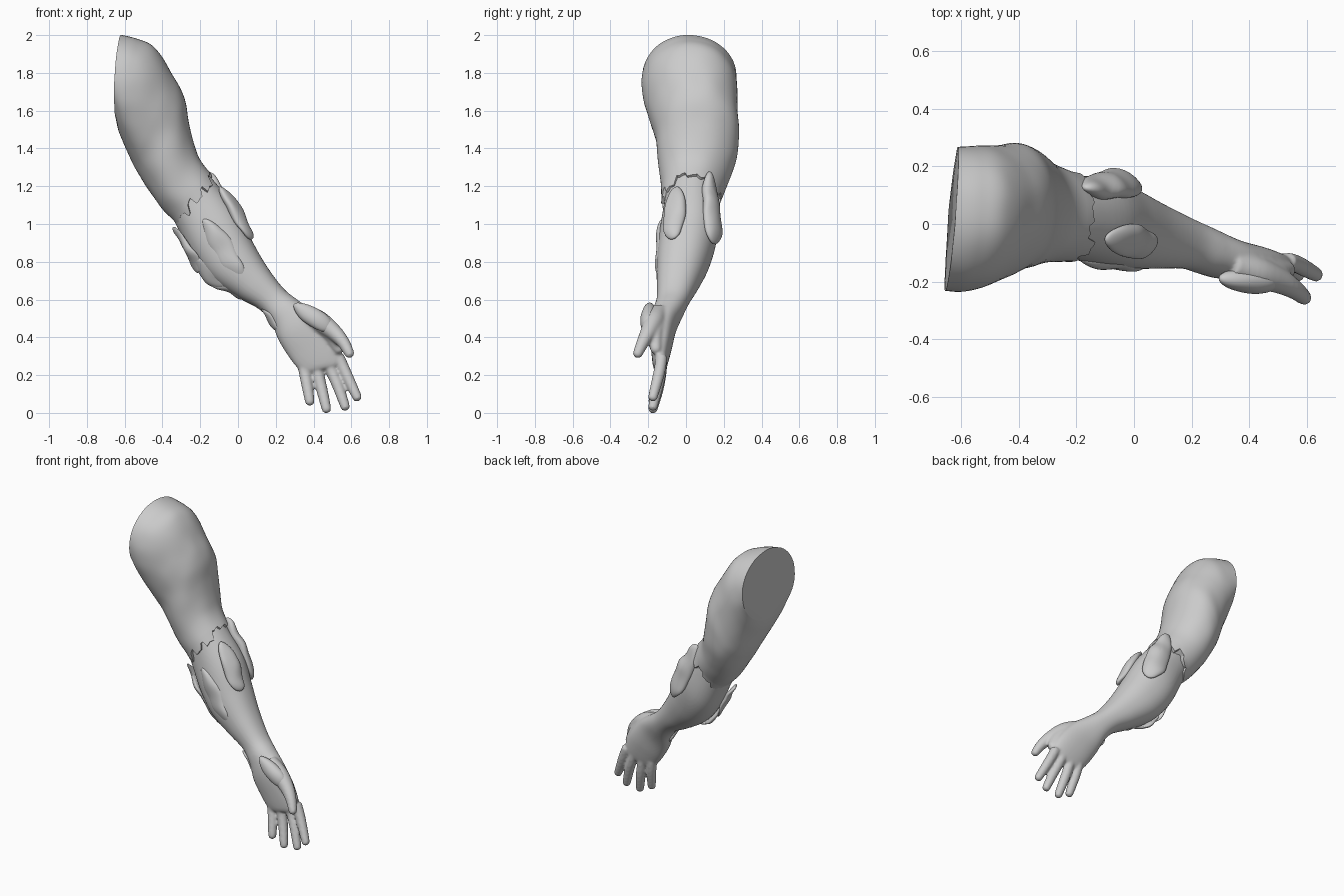
import bpy, bmesh, math, random
from mathutils import Vector, Matrix, noise

if "Cube" in bpy.data.objects:
    bpy.data.objects.remove(bpy.data.objects["Cube"])

random.seed(4)
SEG = 64


def finish(name, bm, angle=40, bump=0.0):
    bmesh.ops.recalc_face_normals(bm, faces=bm.faces)
    if bump:
        for v in bm.verts:
            n = noise.noise(v.co * 9)
            v.co += Vector((n, noise.noise(v.co * 9 + Vector((5, 5, 5))), n)) * bump
    me = bpy.data.meshes.new(name)
    bm.to_mesh(me)
    bm.free()
    ob = bpy.data.objects.new(name, me)
    bpy.context.collection.objects.link(ob)
    bpy.ops.object.select_all(action='DESELECT')
    ob.select_set(True)
    bpy.context.view_layer.objects.active = ob
    bpy.ops.object.shade_smooth_by_angle(angle=math.radians(angle))
    return ob


def ring(xl, zl, xr, zr, y0, y1, skew=0.0):
    """Section from its left and right outline points and its y range."""
    c = Vector(((xl + xr) / 2, (y0 + y1) / 2, (zl + zr) / 2))
    u = Vector(((xr - xl) / 2, 0, (zr - zl) / 2))
    return c, u, Vector((skew, (y1 - y0) / 2, 0))


def catmull(a, b, c, d, t):
    return 0.5 * (2 * b + (c - a) * t + (2 * a - 5 * b + 4 * c - d) * t * t
                  + (3 * b - a - 3 * c + d) * t ** 3)


def loft(bm, rings, steps=6, power=1.0, jag=None):
    n = len(rings)
    secs = []
    for i in range(n - 1):
        q = [rings[max(0, min(n - 1, k))] for k in (i - 1, i, i + 1, i + 2)]
        for s in range(steps):
            secs.append([catmull(*[r[k] for r in q], s / steps) for k in range(3)])
    secs.append(list(rings[-1]))
    if jag:  # turn the torn end inward
        c, u, v = rings[-1]
        secs.append([c, u * 0.85, v * 0.85])
    loops = []
    for j, (c, u, v) in enumerate(secs):
        lp = []
        for k in range(SEG):
            a = 2 * math.pi * k / SEG
            ca, sa = math.cos(a), math.sin(a)
            p = c + u * math.copysign(abs(ca) ** power, ca) + v * math.copysign(abs(sa) ** power, sa)
            if jag and j >= len(secs) - 2:
                p = p + jag[0] * jag[1][k]
            lp.append(bm.verts.new(p))
        loops.append(lp)
    for a, b in zip(loops, loops[1:]):
        for k in range(SEG):
            m = (k + 1) % SEG
            bm.faces.new((a[k], a[m], b[m], b[k]))
    bm.faces.new(loops[0])
    bm.faces.new(loops[-1])


def digit(bm, pts):
    """Rounded finger through (x, y, z, radius) points."""
    p = [Vector(q[:3]) for q in pts]
    r = [q[3] for q in pts]
    d = (p[-1] - p[-2]).normalized()
    p += [p[-1] + d * r[-1] * 0.7, p[-1] + d * r[-1]]
    r += [r[-1] * 0.7, r[-1] * 0.1]
    rings = []
    for i, c in enumerate(p):
        t = (p[min(i + 1, len(p) - 1)] - p[max(i - 1, 0)]).normalized()
        u = t.cross(Vector((0, 1, 0))).normalized()
        rings.append((c, u * r[i], u.cross(t).normalized() * r[i]))
    loft(bm, rings, 4)


def flap(name, centre, along, normal, size, bump=0.012):
    """Flattened, tapered lump lying on the skin."""
    d = Vector(along).normalized()
    s = Vector(normal).cross(d).normalized()
    n = d.cross(s)
    m = Matrix((d * size[0], s * size[1], n * size[2])).transposed()
    bm = bmesh.new()
    bmesh.ops.create_uvsphere(bm, u_segments=40, v_segments=24, radius=1)
    for v in bm.verts:
        v.co.y *= 1 + 0.25 * v.co.x
        v.co = m @ v.co + Vector(centre)
    finish(name, bm, 60, bump)


# upper arm with flat shoulder cut and torn lower edge
bm = bmesh.new()
teeth = [0.0] * SEG
k = 0
while k < SEG:
    w, h = random.randint(2, 5), random.uniform(-0.01, 0.055)
    for i in range(k, min(k + w, SEG)):
        teeth[i] = h + random.uniform(-0.006, 0.006)
    k += w
loft(bm, [
    ring(-0.643, 1.55, -0.62, 2.0, -0.232, 0.268, 0.022),
    ring(-0.628, 1.49, -0.53, 1.98, -0.235, 0.27, 0.018),
    ring(-0.60, 1.42, -0.44, 1.935, -0.22, 0.272, 0.01),
    ring(-0.56, 1.33, -0.35, 1.80, -0.185, 0.275),
    ring(-0.53, 1.27, -0.285, 1.67, -0.16, 0.28),
    ring(-0.48, 1.19, -0.258, 1.53, -0.15, 0.265),
    ring(-0.41, 1.09, -0.215, 1.37, -0.135, 0.22),
    ring(-0.335, 1.01, -0.145, 1.27, -0.13, 0.185),
], 7, 0.97, (Vector((0.55, -0.05, -0.8)), teeth))
finish("upper_arm", bm, 55, 0.003)

# forearm, palm and digits, fused into one skin
bm = bmesh.new()
loft(bm, [
    ring(-0.38, 1.10, -0.21, 1.32, -0.10, 0.15),
    ring(-0.32, 0.98, -0.12, 1.22, -0.115, 0.16),
    ring(-0.24, 0.82, -0.01, 1.08, -0.14, 0.165),
    ring(-0.14, 0.70, 0.07, 0.92, -0.155, 0.13),
    ring(0.0, 0.61, 0.15, 0.78, -0.155, 0.075),
    ring(0.11, 0.55, 0.24, 0.66, -0.155, 0.025),
    ring(0.175, 0.48, 0.32, 0.595, -0.175, -0.01),
    ring(0.215, 0.385, 0.42, 0.52, -0.19, -0.05),
    ring(0.27, 0.295, 0.51, 0.40, -0.185, -0.075),
    ring(0.325, 0.225, 0.555, 0.28, -0.175, -0.10),
    ring(0.35, 0.205, 0.54, 0.25, -0.16, -0.115),
], 6, 0.9)
for bx, bz, mx, mz, tx, tz in (
        (0.345, 0.26, 0.365, 0.15, 0.380, 0.062),
        (0.41, 0.26, 0.445, 0.12, 0.468, 0.022),
        (0.475, 0.27, 0.53, 0.14, 0.567, 0.035),
        (0.53, 0.30, 0.585, 0.18, 0.63, 0.085)):
    digit(bm, [(bx, -0.13, bz, 0.032), ((bx + mx) / 2, -0.137, (bz + mz) / 2, 0.031),
               (mx, -0.15, mz, 0.03), (tx, -0.175, tz, 0.025)])
digit(bm, [(0.34, -0.14, 0.53, 0.05), (0.43, -0.17, 0.485, 0.055),
           (0.51, -0.20, 0.425, 0.043), (0.56, -0.23, 0.37, 0.033),
           (0.59, -0.255, 0.315, 0.026)])
# web between thumb and index finger
digit(bm, [(0.42, -0.15, 0.47, 0.05), (0.49, -0.165, 0.41, 0.04), (0.53, -0.16, 0.34, 0.03)])
arm = finish("forearm_and_hand", bm, 180)
rm = arm.modifiers.new("fuse", 'REMESH')
rm.mode = 'VOXEL'
rm.voxel_size = 0.008
rm.use_smooth_shade = True
sm = arm.modifiers.new("soften", 'SMOOTH')
sm.factor = 0.5
sm.iterations = 6

# loose flaps of skin around the forearm and thumb
flap("back_flap", (-0.085, 0.135, 1.085), (0.4, 0.06, -0.9), (0.4, 0.85, 0.3), (0.21, 0.075, 0.04))
flap("inner_flap", (-0.01, -0.06, 1.06), (0.5, -0.08, -0.85), (0.75, -0.4, 0.5), (0.165, 0.06, 0.033))
flap("front_flap", (-0.08, -0.125, 0.86), (0.5, -0.03, -0.85), (-0.2, -1, -0.1), (0.2, 0.065, 0.036))
flap("thumb_pad", (0.395, -0.2, 0.51), (0.85, -0.1, -0.55), (0.2, -0.9, 0.2), (0.12, 0.05, 0.038), 0.005)

# ragged strips along the underside and the wrist
for i, (c, a, size) in enumerate((
        ((-0.27, -0.05, 0.87), (0.4, 0, -0.8), (0.14, 0.05, 0.018)),
        ((-0.165, -0.07, 0.745), (0.7, -0.1, -0.65), (0.12, 0.05, 0.02)),
        ((-0.03, -0.07, 0.645), (0.9, -0.1, -0.35), (0.11, 0.04, 0.018)),
        ((0.175, -0.13, 0.495), (0.6, 0, -0.75), (0.075, 0.035, 0.016)))):
    flap(f"rag_{i + 1}", c, a, (-0.6, -0.45, -0.5), size, 0.025)
